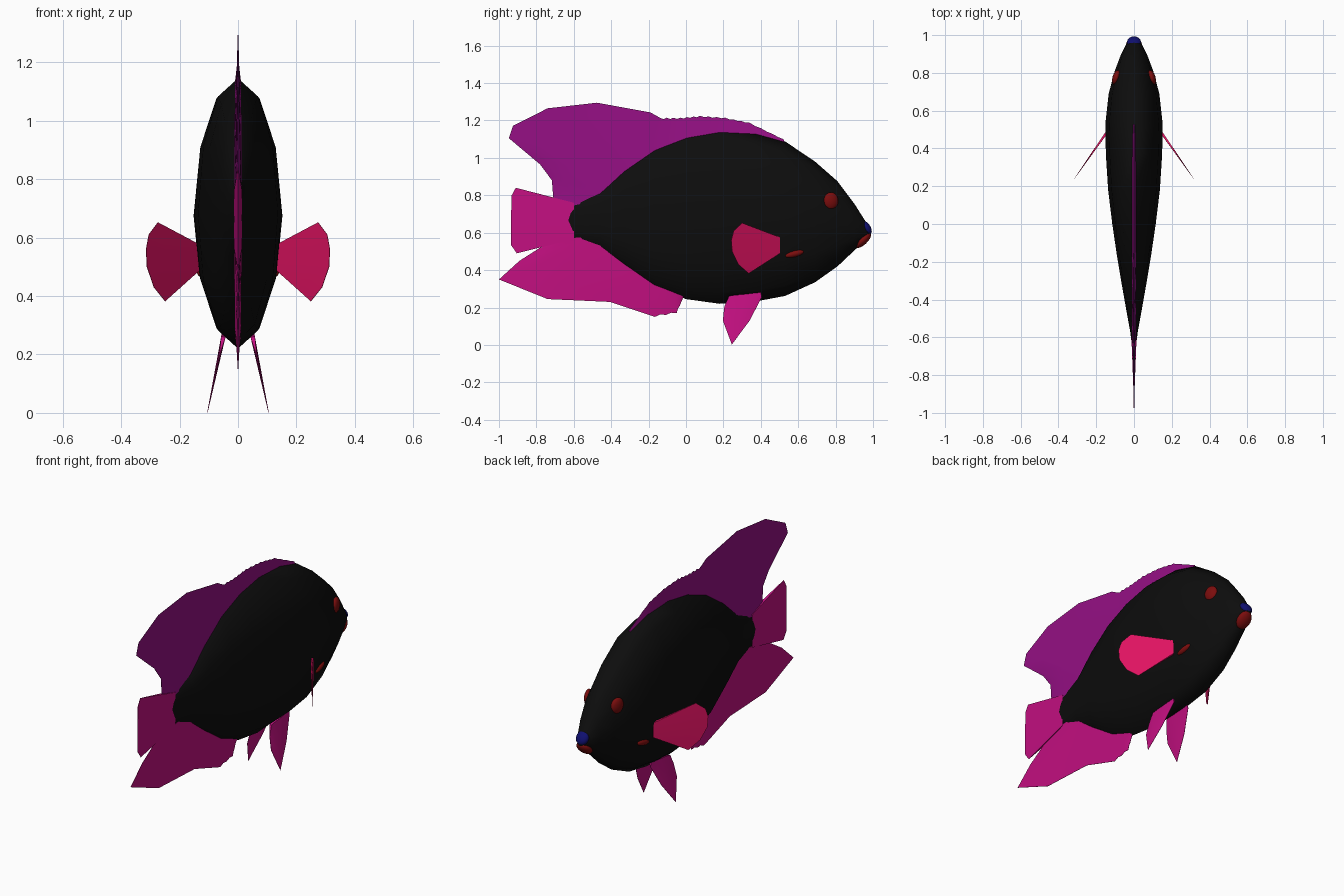
import bpy, bmesh, math
from mathutils import Vector, Matrix

if "Cube" in bpy.data.objects:
    bpy.data.objects.remove(bpy.data.objects["Cube"])


def material(name, rgb):
    m = bpy.data.materials.new(name)
    m.use_nodes = True
    m.diffuse_color = (*rgb, 1)
    bsdf = next(n for n in m.node_tree.nodes if n.type == 'BSDF_PRINCIPLED')
    bsdf.inputs["Base Color"].default_value = (*rgb, 1)
    return m


BLACK = material("body black", (0.004, 0.004, 0.004))
PURPLE = material("fin purple", (0.30, 0.005, 0.23))
MAGENTA = material("fin magenta", (0.55, 0.005, 0.22))
CRIMSON = material("fin crimson", (0.74, 0.006, 0.12))
RED = material("dark red", (0.20, 0.004, 0.004))
BLUE = material("dark blue", (0.005, 0.005, 0.16))


def finish(name, bm, mat, angle):
    bmesh.ops.recalc_face_normals(bm, faces=bm.faces)
    mesh = bpy.data.meshes.new(name)
    bm.to_mesh(mesh)
    bm.free()
    mesh.materials.append(mat)
    ob = bpy.data.objects.new(name, mesh)
    bpy.context.collection.objects.link(ob)
    bpy.ops.object.select_all(action='DESELECT')
    ob.select_set(True)
    bpy.context.view_layer.objects.active = ob
    bpy.ops.object.shade_smooth_by_angle(angle=math.radians(angle))
    return ob


def loft(name, rings, mat, angle=40):
    """Skin closed rings of equal length and cap both ends."""
    bm = bmesh.new()
    rows = [[bm.verts.new(p) for p in ring] for ring in rings]
    n = len(rows[0])
    for a, b in zip(rows, rows[1:]):
        for i in range(n):
            j = (i + 1) % n
            bm.faces.new((a[i], a[j], b[j], b[i]))
    bm.faces.new(rows[0])
    bm.faces.new(rows[-1])
    return finish(name, bm, mat, angle)


def fin(name, pairs, mat, thick, place=lambda y, z: Vector((0, y, z)), side=Vector((1, 0, 0))):
    """Thin wedge from base points to edge points, thickest at the base."""
    steps = (0, 0.35, 0.7, 1)
    rings = []
    for base, edge in pairs:
        mid = [(place(*base).lerp(place(*edge), t), thick * (1 - t) + 0.0008) for t in steps]
        rings.append([p + side * h for p, h in mid] + [p - side * h for p, h in reversed(mid)])
    return loft(name, rings, mat)


def scallop(pairs, n=6, depth=0.05):
    """Subdivide a run of fin columns and notch every other edge point."""
    out = []
    for (b0, e0), (b1, e1) in zip(pairs, pairs[1:]):
        for k in range(n):
            b = Vector(b0).lerp(Vector(b1), k / n)
            e = Vector(e0).lerp(Vector(e1), k / n)
            out.append((b, e.lerp(b, depth * (k % 2))))
    return out + [pairs[-1]]


def blob(name, loc, radii, mat, rot):
    """Flattened ball."""
    bm = bmesh.new()
    bmesh.ops.create_uvsphere(bm, u_segments=16, v_segments=10, radius=1)
    turn = Matrix.Rotation(rot[1], 4, 'Z') @ Matrix.Rotation(rot[0], 4, 'X')
    bm.transform(Matrix.Translation(loc) @ turn @ Matrix.Diagonal((*radii, 1)))
    return finish(name, bm, mat, 60)


# Body: twelve-sided oval sections (y, top, bottom, half width)
sections = [
    (-0.665, 0.71, 0.62, 0.006), (-0.635, 0.775, 0.555, 0.012), (-0.57, 0.775, 0.555, 0.02),
    (-0.46, 0.82, 0.52, 0.04), (-0.33, 0.94, 0.42, 0.063), (-0.17, 1.05, 0.31, 0.09),
    (0, 1.115, 0.245, 0.115), (0.18, 1.145, 0.22, 0.137), (0.37, 1.135, 0.232, 0.149),
    (0.53, 1.088, 0.262, 0.152), (0.69, 0.98, 0.335, 0.134), (0.81, 0.875, 0.42, 0.102),
    (0.9, 0.755, 0.505, 0.068), (0.96, 0.66, 0.56, 0.038), (0.99, 0.61, 0.59, 0.012)]
rings = []
for y, top, bottom, w in sections:
    mid, half = (top + bottom) / 2, (top - bottom) / 2
    angles = [math.tau * i / 12 for i in range(12)]
    rings.append([(w * math.sin(a), y, mid + half * math.cos(a)) for a in angles])
loft("body", rings, BLACK, 75)

# Dorsal fin: (base, edge) columns from front to back
crest = [
    ((0.54, 1.06), (0.52, 1.10)), ((0.36, 1.11), (0.34, 1.188)), ((0.22, 1.12), (0.21, 1.215)),
    ((0.08, 1.10), (0.075, 1.225)), ((-0.02, 1.08), (-0.03, 1.215)), ((-0.12, 1.04), (-0.14, 1.215))]
sail = [
    ((-0.19, 1.01), (-0.19, 1.243)), ((-0.28, 0.95), (-0.476, 1.295)), ((-0.36, 0.88), (-0.74, 1.265)),
    ((-0.43, 0.82), (-0.925, 1.172)), ((-0.48, 0.78), (-0.947, 1.105)), ((-0.53, 0.76), (-0.78, 0.965)),
    ((-0.58, 0.75), (-0.717, 0.88)), ((-0.62, 0.74), (-0.71, 0.79))]
fin("dorsal_fin", scallop(crest) + sail, PURPLE, 0.011)

# Anal fin
lobe = [
    ((-0.61, 0.57), (-0.66, 0.55)), ((-0.58, 0.575), (-0.78, 0.52)), ((-0.53, 0.57), (-0.89, 0.45)),
    ((-0.47, 0.55), (-1.0, 0.35)), ((-0.40, 0.50), (-0.74, 0.245)), ((-0.28, 0.42), (-0.406, 0.23))]
fringe = [
    ((-0.14, 0.33), (-0.166, 0.15)), ((-0.07, 0.30), (-0.05, 0.17)), ((0, 0.27), (-0.016, 0.25))]
fin("anal_fin", lobe + scallop(fringe, 4), MAGENTA, 0.011)

# Tail fin
tail = [
    ((-0.60, 0.76), (-0.91, 0.84)), ((-0.60, 0.74), (-0.932, 0.80)), ((-0.60, 0.665), (-0.936, 0.665)),
    ((-0.60, 0.59), (-0.936, 0.535)), ((-0.60, 0.565), (-0.905, 0.49))]
fin("tail_fin", tail, MAGENTA, 0.013)

# Paired fins, eyes and gill marks
pectoral = [
    ((0.50, 0.575), (0.30, 0.652)), ((0.50, 0.56), (0.255, 0.61)), ((0.50, 0.54), (0.242, 0.56)),
    ((0.50, 0.52), (0.246, 0.50)), ((0.50, 0.505), (0.28, 0.43)), ((0.50, 0.49), (0.335, 0.382))]
pelvic = [
    ((0.23, 0.26), (0.205, 0.205)), ((0.26, 0.265), (0.197, 0.13)), ((0.32, 0.27), (0.245, 0.002)),
    ((0.36, 0.275), (0.34, 0.13)), ((0.40, 0.28), (0.405, 0.255))]
for label, s in (("left", 1), ("right", -1)):
    fin(label + "_pectoral_fin", pectoral, CRIMSON, 0.006,
        lambda y, z: Vector((s * (0.148 + 0.7 * (0.48 - y)), y, z)),
        Vector((s * 0.82, 0.57, 0)))
    fin(label + "_pelvic_fin", pelvic, MAGENTA, 0.007,
        lambda y, z: Vector((s * (0.105 - 0.21 * z), y, z)),
        Vector((0.98, 0, s * 0.2)))
    blob(label + "_eye", (s * 0.094, 0.775, 0.77), (0.02, 0.041, 0.046), RED, (0, s * 0.28))
    blob(label + "_gill_mark", (s * 0.124, 0.58, 0.487), (0.016, 0.053, 0.017), RED, (0.25, s * 0.08))

# Lips
blob("upper_lip", (0, 0.962, 0.627), (0.038, 0.042, 0.024), BLUE, (-0.95, 0))
blob("lower_lip", (0, 0.945, 0.56), (0.043, 0.056, 0.025), RED, (0.75, 0))
